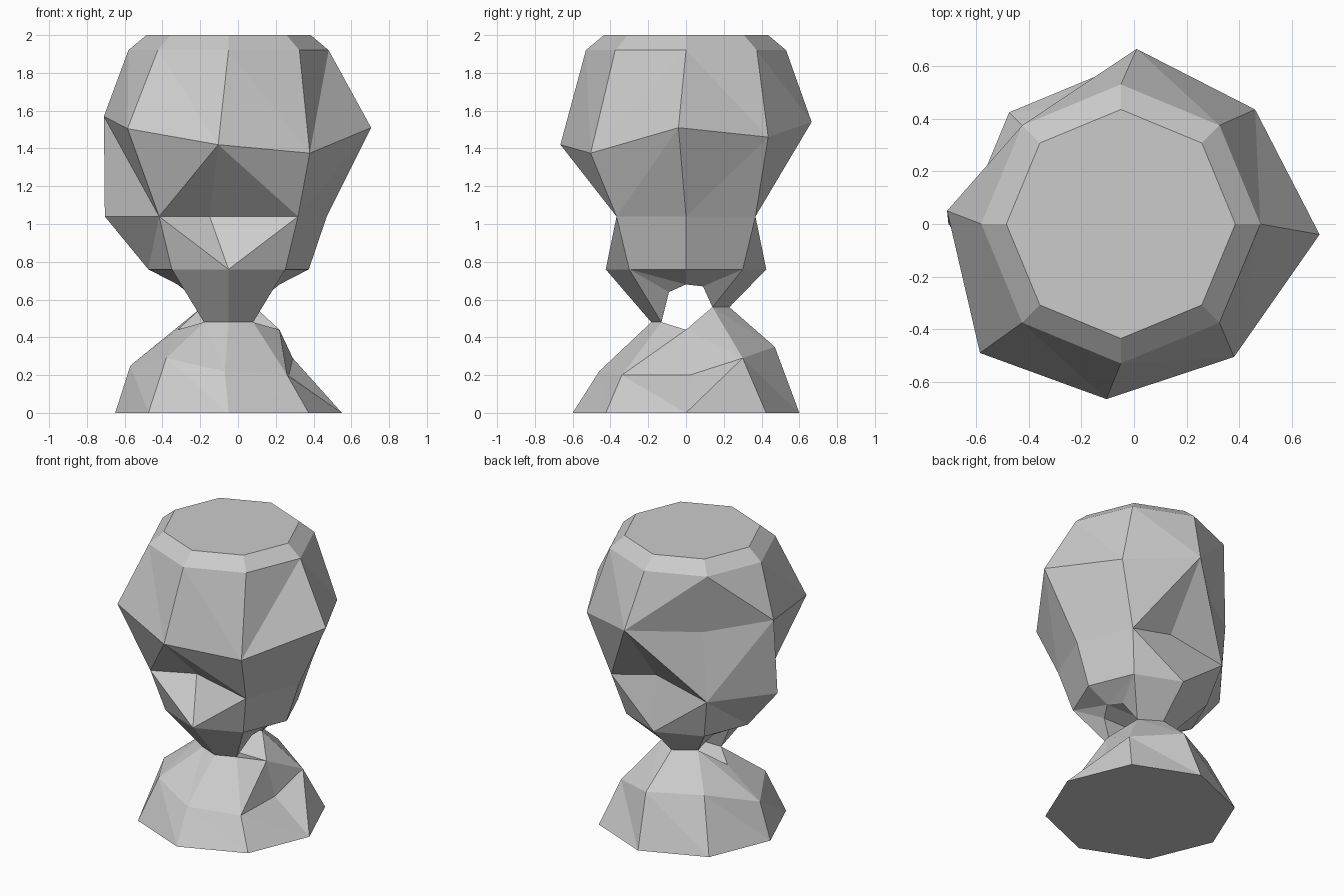
import bpy, bmesh, math

if "Cube" in bpy.data.objects:
    bpy.data.objects.remove(bpy.data.objects["Cube"])

CX = -0.05   # axis of the octagonal rings
bm = bmesh.new()


def ring(radius, z, moved=None):
    """Octagon counter-clockwise from the front; 'moved' replaces sculpted points."""
    pts = [(CX + radius * math.sin(i * math.pi / 4),
            -radius * math.cos(i * math.pi / 4), z) for i in range(8)]
    for i, p in (moved or {}).items():
        pts[i] = p
    return pts


def face(*pts):
    bm.faces.new([bm.verts.new(p) for p in pts])


def skin(up, low, flips="00000000"):
    """Triangulated band between two rings; flips picks each diagonal."""
    for i in range(8):
        j = (i + 1) % 8
        if flips[i] == "0":
            face(low[i], low[j], up[i])
            face(low[j], up[j], up[i])
        else:
            face(low[i], low[j], up[j])
            face(low[i], up[j], up[i])


def mirror(p):
    return (2 * CX - p[0], p[1], p[2])


# Head rings, crown to jaw
crown = ring(0.435, 2.0)
upper = ring(0.53, 1.92)
brow = [(-0.105, -0.665, 1.42), (0.38, -0.505, 1.375), (0.705, -0.04, 1.51),
        (0.46, 0.435, 1.46), (0.01, 0.665, 1.54), (-0.36, 0.33, 1.50),
        (-0.71, 0.05, 1.57), (-0.585, -0.49, 1.505)]
cheek = ring(0.52, 1.04, {0: (-0.15, -0.24, 1.04), 4: (-0.01, 0.35, 1.12),
                          6: (-0.705, 0, 1.04)})
jaw = ring(0.425, 0.76)
face(*crown)
skin(crown, upper)
skin(upper, brow, "01001000")
skin(brow, cheek, "01110101")
skin(cheek, jaw, "10001010")

# Shoulders
collar = ring(0.184, 0.48, {2: (0.22, 0, 0.44), 6: (-0.32, 0, 0.44),
                            3: (0.09, 0.14, 0.56), 4: (-0.05, 0.23, 0.56),
                            5: (-0.19, 0.14, 0.56)})
shoulder = [(-0.07, -0.46, 0.22), (0.26, -0.34, 0.20), (0.27, 0.02, 0.20),
            (0.29, 0.30, 0.29), (-0.02, 0.47, 0.35), (-0.35, 0.30, 0.35),
            (-0.57, 0, 0.25), (-0.38, -0.33, 0.29)]
base = ring(0.6, 0)
skin(collar, shoulder, "01000000")
skin(shoulder, base, "00100000")
face(*reversed(base))

# Neck: front and back columns
for i in (0, 3, 4, 7):
    j = (i + 1) % 8
    face(collar[i], collar[j], jaw[j], jaw[i])

# Neck: side undersides and the opening that runs through from side to side
arch = [(0.17, -0.09, 0.64), (0.22, 0, 0.68), (0.17, 0.09, 0.67)]
opening = [collar[1]] + arch + [collar[3], collar[2]]
sides = [(jaw[1], jaw[2], arch[1]), (jaw[1], arch[1], arch[0]), (jaw[1], arch[0], collar[1]),
         (jaw[2], jaw[3], arch[1]), (jaw[3], arch[2], arch[1]), (jaw[3], collar[3], arch[2])]
for tri in sides:
    face(*tri)
    face(*[mirror(p) for p in reversed(tri)])
for a, b in zip(opening, opening[1:] + opening[:1]):
    face(a, b, mirror(b), mirror(a))

bmesh.ops.remove_doubles(bm, verts=bm.verts, dist=0.001)
bmesh.ops.recalc_face_normals(bm, faces=bm.faces)
mesh = bpy.data.meshes.new("bust")
bm.to_mesh(mesh)
bm.free()
bust = bpy.data.objects.new("bust", mesh)
bpy.context.collection.objects.link(bust)
